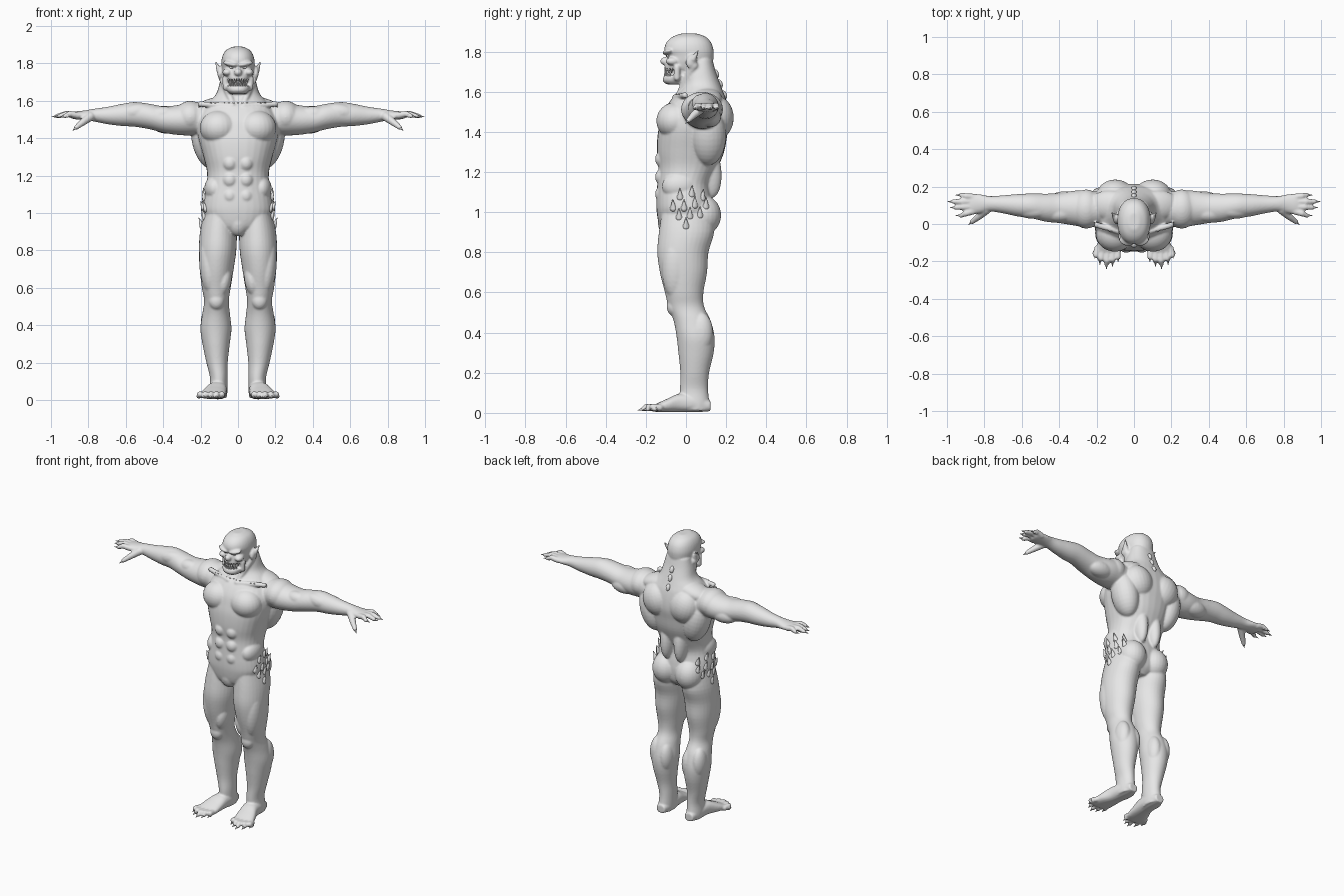
import bpy, bmesh, math
from mathutils import Vector, Matrix, Euler

cube = bpy.data.objects.get("Cube")
if cube:
    bpy.data.objects.remove(cube, do_unlink=True)

skin = bpy.data.materials.new("grey_skin")
skin.use_nodes = True
skin.diffuse_color = (0.8, 0.8, 0.8, 1)
skin.node_tree.nodes["Principled BSDF"].inputs["Base Color"].default_value = (0.8, 0.8, 0.8, 1)


# ---------- helpers ----------
def dense(rows, n=4):
    """Smoothly interpolate between the given stations."""
    out = []
    for i in range(len(rows) - 1):
        quad = (rows[max(i - 1, 0)], rows[i], rows[i + 1], rows[min(i + 2, len(rows) - 1)])
        for k in range(n):
            t = k / n
            out.append([0.5 * (2 * b + (c - a) * t + (2 * a - 5 * b + 4 * c - d) * t * t
                               + (3 * b - a - 3 * c + d) * t ** 3) for a, b, c, d in zip(*quad)])
    return out + [list(rows[-1])]


def loft(bm, axis, rows, p=2.0, seg=32):
    """Skin rounded sections; row = position along axis, two centres, two radii."""
    rings = []
    for h, c1, c2, r1, r2 in dense(rows):
        ring = []
        for k in range(seg):
            a = 2 * math.pi * k / seg
            c, s = math.cos(a), math.sin(a)
            u = c1 + r1 * math.copysign(abs(c) ** (2 / p), c)
            v = c2 + r2 * math.copysign(abs(s) ** (2 / p), s)
            ring.append(bm.verts.new({'x': (h, u, v), 'y': (u, h, v), 'z': (u, v, h)}[axis]))
        rings.append(ring)
    for a, b in zip(rings, rings[1:]):
        for k in range(seg):
            bm.faces.new((a[k], a[(k + 1) % seg], b[(k + 1) % seg], b[k]))
    bm.faces.new(rings[0])
    bm.faces.new(rings[-1])


def upright(rows, xc=None):
    """Turn (z, front y, back y, half width[, centre x]) into loft rows."""
    return [(r[0], r[4] if len(r) > 4 else 0, (r[1] + r[2]) / 2, r[3], (r[2] - r[1]) / 2) for r in rows]


def ball(bm, loc, size, rot=(0, 0, 0)):
    m = Matrix.LocRotScale(Vector(loc), Euler([math.radians(a) for a in rot]), Vector(size))
    bmesh.ops.create_uvsphere(bm, u_segments=24, v_segments=16, radius=1, matrix=m)


def spike(bm, a, b, r1, r2=0.001, seg=10):
    a, b = Vector(a), Vector(b)
    m = Matrix.Translation((a + b) / 2) @ (b - a).to_track_quat('Z', 'Y').to_matrix().to_4x4()
    bmesh.ops.create_cone(bm, cap_ends=True, segments=seg, radius1=r1, radius2=r2,
                          depth=(b - a).length, matrix=m)


def limb(bm, points, radii):
    for p, r in zip(points, radii):
        ball(bm, p, (r, r, r))
    for i in range(len(points) - 1):
        spike(bm, points[i], points[i + 1], radii[i], radii[i + 1], 16)


def mirror(bm):
    geom = bmesh.ops.duplicate(bm, geom=bm.verts[:] + bm.edges[:] + bm.faces[:])["geom"]
    bmesh.ops.scale(bm, vec=(-1, 1, 1), verts=[g for g in geom if isinstance(g, bmesh.types.BMVert)])


def finish(bm, name):
    bmesh.ops.recalc_face_normals(bm, faces=bm.faces[:])
    me = bpy.data.meshes.new(name)
    bm.to_mesh(me)
    bm.free()
    ob = bpy.data.objects.new(name, me)
    bpy.context.collection.objects.link(ob)
    me.materials.append(skin)
    bpy.context.view_layer.objects.active = ob
    for o in bpy.context.selected_objects:
        o.select_set(False)
    ob.select_set(True)
    bpy.ops.object.shade_smooth_by_angle(angle=math.radians(50))
    return ob


# ---------- body: left side first, then mirrored ----------
bm = bmesh.new()
# leg and foot
loft(bm, 'z', upright([
    (1.0, -.12, .13, .08, .10), (.9, -.135, .14, .098, .105), (.8, -.143, .112, .1, .109),
    (.7, -.13, .105, .091, .114), (.6, -.105, .087, .077, .116), (.53, -.088, .09, .066, .115),
    (.46, -.062, .123, .074, .117), (.38, -.047, .142, .083, .118), (.3, -.038, .138, .073, .117),
    (.2, -.028, .115, .057, .112), (.12, -.03, .11, .047, .103), (.05, -.03, .117, .048, .105),
    (.012, -.03, .12, .045, .105)]))
loft(bm, 'y', [(.122, .105, .034, .03, .026), (.05, .105, .046, .048, .042), (-.03, .113, .05, .054, .046),
               (-.09, .127, .038, .064, .034), (-.14, .136, .027, .068, .022), (-.17, .14, .021, .062, .014)], 2.4)
toes = [(.085, -.2), (.115, -.225), (.147, -.238), (.182, -.215), (.21, -.18)]
for i, (x, y) in enumerate(toes):
    base = (.088 + i * .027, -.13, .026)
    limb(bm, [base, ((x + base[0]) / 2, y * .5 - .075, .03), (x, y + .025, .019)], (.017, .017, .013))
ball(bm, (.115, -.06, .53), (.042, .036, .048))                     # knee
ball(bm, (.075, -.055, .64), (.04, .055, .085), (0, -8, 0))         # inner thigh
ball(bm, (.155, -.05, .72), (.052, .07, .16), (0, 4, 0))            # outer thigh
ball(bm, (.155, .075, .4), (.045, .06, .1))                         # calf heads
ball(bm, (.085, .08, .38), (.045, .06, .1))
ball(bm, (.085, .082, .985), (.088, .093, .1))                      # buttock
# arm and hand
loft(bm, 'x', [
    (.14, .08, 1.5, .085, .08), (.25, .08, 1.505, .098, .09), (.32, .085, 1.497, .093, .08),
    (.4, .085, 1.5, .08, .071), (.47, .087, 1.515, .075, .068), (.55, .097, 1.527, .066, .066),
    (.62, .1, 1.524, .06, .059), (.7, .105, 1.521, .048, .046), (.77, .108, 1.523, .041, .034),
    (.82, .108, 1.522, .05, .026), (.87, .106, 1.522, .056, .021), (.892, .106, 1.521, .05, .015)])
fingers = [(.068, .045, .955), (.093, .088, .985), (.119, .12, .998), (.144, .155, .955)]
for y0, y1, tip in fingers:
    limb(bm, [(.86, y0, 1.522), ((tip + .84) / 2, (y0 + y1) / 2, 1.53), (tip - .03, y1, 1.518)],
         (.018, .016, .012))
limb(bm, [(.79, .075, 1.515), (.83, .04, 1.485), (.865, .012, 1.457)], (.024, .019, .013))
ball(bm, (.255, .08, 1.512), (.085, .105, .087))                    # deltoid
ball(bm, (.4, .055, 1.525), (.085, .045, .045))                     # biceps
ball(bm, (.37, .12, 1.475), (.095, .055, .052))                     # triceps
ball(bm, (.54, .07, 1.54), (.09, .042, .045), (0, 6, 0))            # forearm
# side muscles of the trunk
ball(bm, (.1, -.05, 1.455), (.105, .098, .093), (0, 0, -8))         # chest
ball(bm, (.165, .11, 1.38), (.08, .09, .15), (0, 14, 0))            # broad back muscle
ball(bm, (.1, .15, 1.47), (.1, .088, .11), (0, 20, 0))              # shoulder blade
ball(bm, (.05, .11, 1.22), (.045, .065, .15), (8, 0, 0))            # lower back column
ball(bm, (.13, .1, 1.565), (.12, .08, .05), (0, 14, 0))             # neck slope
ball(bm, (.125, -.03, 1.13), (.055, .09, .07))                      # flank
limb(bm, [(.03, -.055, 1.572), (.2, -.005, 1.582)], (.015, .015))   # collar bone
limb(bm, [(.085, .04, 1.73), (.03, -.035, 1.585)], (.022, .016))    # neck cord
for z in (1.09, 1.175, 1.265):
    ball(bm, (.042, -.11, z), (.042, .044, .045))                   # belly blocks
# side features of the head
ball(bm, (.096, .027, 1.752), (.015, .026, .036), (-25, 0, 0))      # ear
spike(bm, (.1, .035, 1.76), (.119, .062, 1.808), .017, .004)
ball(bm, (.058, -.068, 1.752), (.026, .034, .02))                   # cheekbone
ball(bm, (.04, -.09, 1.797), (.042, .026, .014), (0, -12, 14))      # brow
limb(bm, [(.068, -.045, 1.72), (.066, -.045, 1.67)], (.016, .016))  # mouth corner
mirror(bm)

# ---------- body: middle ----------
loft(bm, 'z', upright([
    (.885, -.1, .09, .05), (.93, -.132, .13, .14), (1.0, -.146, .14, .185), (1.06, -.148, .135, .185),
    (1.14, -.143, .125, .168), (1.22, -.138, .158, .166), (1.3, -.145, .19, .185),
    (1.38, -.142, .205, .208), (1.44, -.13, .215, .22), (1.5, -.112, .212, .215),
    (1.56, -.075, .2, .185), (1.6, -.035, .185, .15), (1.64, -.015, .17, .115),
    (1.7, -.005, .148, .097), (1.76, .02, .132, .08)]), 2.3)
ball(bm, (0, -.085, .95), (.06, .055, .075))
# skull, jaw and the recess between them
loft(bm, 'z', upright([
    (1.713, -.108, .12, .07), (1.75, -.1, .134, .082), (1.78, -.096, .138, .087), (1.81, -.108, .137, .089),
    (1.845, -.098, .125, .081), (1.872, -.07, .1, .062), (1.889, -.03, .06, .028)]), 2.2)
loft(bm, 'z', upright([(1.637, -.098, -.01, .042), (1.655, -.116, .02, .06), (1.68, -.11, .04, .068)]), 2.3)
loft(bm, 'z', upright([(1.65, -.078, .06, .06), (1.73, -.078, .06, .064)]))
ball(bm, (0, -.106, 1.752), (.021, .022, .02))

body = finish(bm, "body")
remesh = body.modifiers.new("Fuse", 'REMESH')
remesh.mode, remesh.voxel_size, remesh.use_smooth_shade = 'VOXEL', .006, True
soften = body.modifiers.new("Soften", 'SMOOTH')
soften.factor, soften.iterations = .5, 4
for name in [m.name for m in body.modifiers]:
    bpy.ops.object.modifier_apply(modifier=name)
bpy.ops.object.shade_smooth()
bpy.context.view_layer.update()

# ---------- claws ----------
bm = bmesh.new()
for x, y in toes:
    spike(bm, (x, y + .035, .022), (x, y - .004, .012), .011)
for y0, y1, tip in fingers:
    spike(bm, (tip - .045, y1 - (y1 - y0) * .1, 1.52), (tip, y1, 1.514), .011)
spike(bm, (.855, .02, 1.465), (.885, -.004, 1.44), .012)
mirror(bm)
finish(bm, "claws")

# ---------- teeth ----------
bm = bmesh.new()
for i in range(-4, 5):
    x = i * .0125
    y = -.102 + 13 * x * x
    big = 1.35 if abs(i) in (2, 3) else 1
    spike(bm, (x, y, 1.719), (x, y - .003, 1.719 - .026 * big), .0065)
    if i < 4:
        x += .00625
        y = -.104 + 13 * x * x
        spike(bm, (x, y, 1.674), (x, y - .003, 1.702), .0065)
finish(bm, "teeth")

# ---------- eyes ----------
bm = bmesh.new()
ball(bm, (.034, -.088, 1.778), (.012, .009, .007))
mirror(bm)
finish(bm, "eyes")

# ---------- horny plates on the hips ----------
bm = bmesh.new()
plates = [(-.03, 1.075), (.03, 1.09), (.085, 1.07), (-.065, 1.02), (-.01, 1.02), (.045, 1.035),
          (.1, 1.03), (-.035, .975), (.02, .98), (.07, .985), (.0, .93)]
for y, z in plates:
    hit, loc, nor, _ = body.ray_cast(Vector((.5, y, z)), Vector((-1, 0, 0)))
    if hit:
        base = loc - nor * .006
        spike(bm, base, base + Vector((.2, 0, 1)).normalized() * .045 + nor * .01, .016)
        ball(bm, base, (.014, .017, .018))
mirror(bm)
finish(bm, "hip_spikes")

# ---------- small spikes along the collar ----------
bm = bmesh.new()
for i in range(-6, 7):
    hit, loc, nor, _ = body.ray_cast(Vector((i * .024, -.5, 1.59)), Vector((0, 1, 0)))
    if hit:
        spike(bm, loc - nor * .004, loc + nor * .008 - Vector((0, 0, .022)), .008)
finish(bm, "collar_spikes")

# ---------- knobs down the nape ----------
bm = bmesh.new()
for z in (1.69, 1.64, 1.585):
    hit, loc, nor, _ = body.ray_cast(Vector((0, .5, z)), Vector((0, -1, 0)))
    if hit:
        ball(bm, loc, (.014, .012, .022), (20, 0, 0))
finish(bm, "spine_knobs")
